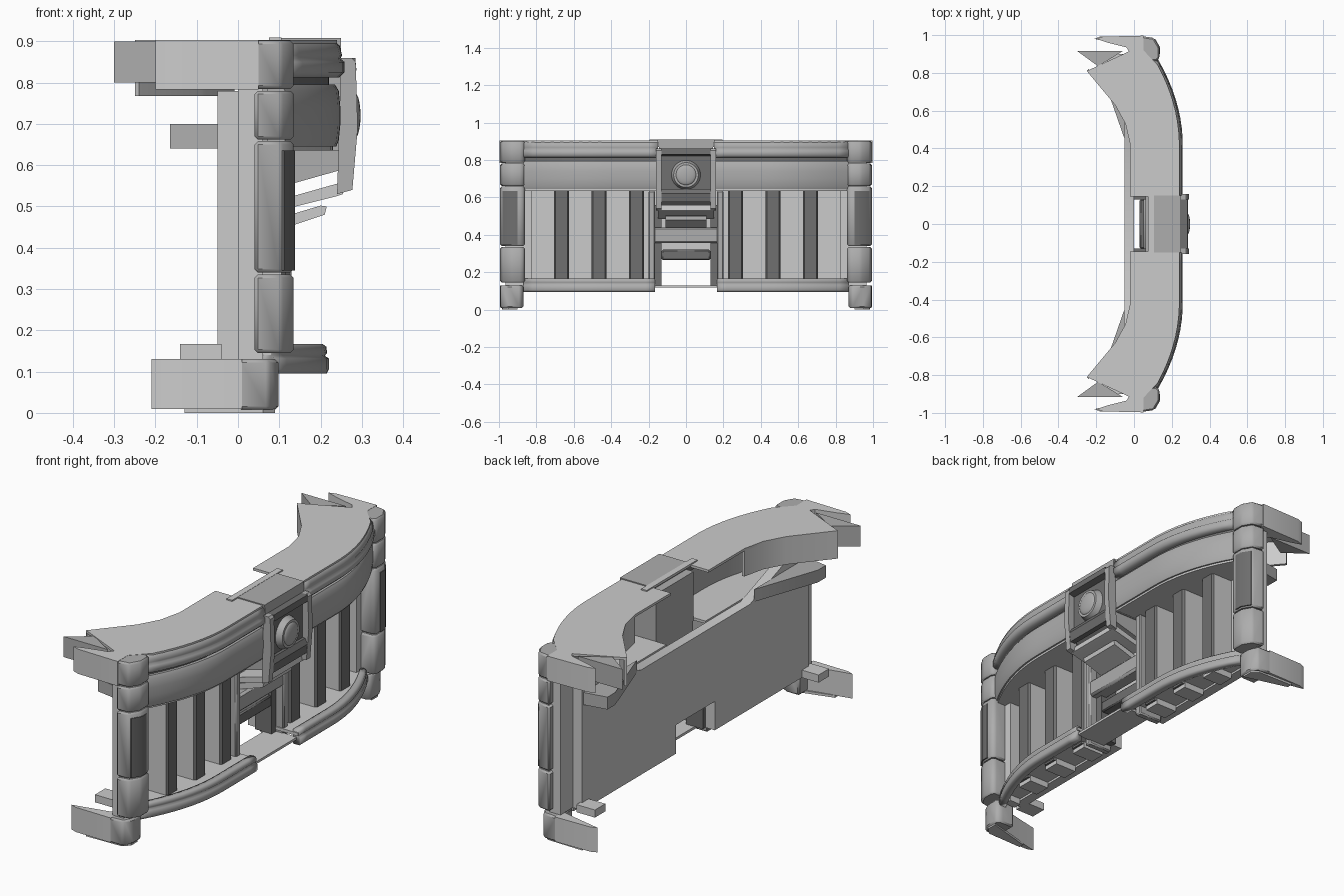
import bpy, bmesh, math
from mathutils import Matrix


def tint(name, v):
    m = bpy.data.materials.new(name)
    m.diffuse_color = (v, v, v, 1)
    return m


MID, DARK = tint("mid_grey", 0.42), tint("dark_grey", 0.16)


def finish(name, bm, mirror=False, bevel=0, mat=None, angle=35):
    bmesh.ops.recalc_face_normals(bm, faces=bm.faces)
    me = bpy.data.meshes.new(name)
    bm.to_mesh(me)
    bm.free()
    for p in me.polygons:
        p.use_smooth = True
    me.set_sharp_from_angle(angle=math.radians(angle))
    if mat:
        me.materials.append(mat)
    ob = bpy.data.objects.new(name, me)
    bpy.context.collection.objects.link(ob)
    if bevel:
        b = ob.modifiers.new("bevel", 'BEVEL')
        b.width = bevel
        b.segments = 1
    if mirror:
        m = ob.modifiers.new("mirror", 'MIRROR')
        m.use_axis = (False, True, False)
    return ob


def prism(name, pts, axis, lo, hi, mirror=False, bevel=0, mat=None, angle=35):
    # extrude a 2D outline along the given axis
    def co(p, t):
        return {'x': (t, p[0], p[1]), 'y': (p[0], t, p[1]), 'z': (p[0], p[1], t)}[axis]
    bm = bmesh.new()
    a = [bm.verts.new(co(p, lo)) for p in pts]
    b = [bm.verts.new(co(p, hi)) for p in pts]
    bm.faces.new(a)
    bm.faces.new(b[::-1])
    n = len(pts)
    for i in range(n):
        j = (i + 1) % n
        bm.faces.new((a[i], b[i], b[j], a[j]))
    return finish(name, bm, mirror, bevel, mat, angle)


def box(name, x0, x1, y0, y1, z0, z1, mirror=False, bevel=0, mat=None):
    return prism(name, [(x0, y0), (x1, y0), (x1, y1), (x0, y1)], 'z', z0, z1, mirror, bevel, mat)


def bow(y):
    # plan curve of the bowed front
    return 0.25 - 0.13 * max(0, (abs(y) - 0.42) / 0.45) ** 2


def sweep(name, section, y0=0.15, y1=0.87, n=14, mat=None, angle=35):
    # closed section (offset, z) carried along the bowed front
    bm = bmesh.new()
    rings = []
    for i in range(n + 1):
        y = y0 + (y1 - y0) * i / n
        rings.append([bm.verts.new((bow(y) + d, y, z)) for d, z in section])
    k = len(section)
    for r, s in zip(rings, rings[1:]):
        for i in range(k):
            j = (i + 1) % k
            bm.faces.new((r[i], r[j], s[j], s[i]))
    bm.faces.new(rings[0])
    bm.faces.new(rings[-1][::-1])
    return finish(name, bm, True, 0, mat, angle)


def bowed_plate(name, back, d, z0, z1, y0=0.15, y1=0.87, n=14):
    front = [(bow(y0 + (y1 - y0) * i / n) + d, y0 + (y1 - y0) * i / n) for i in range(n + 1)]
    return prism(name, back + front[::-1], 'z', z0, z1, True)


# back panel with bottom notch and rising top corners
prism("back_panel", [(-0.87, 0.13), (-0.15, 0.13), (-0.15, 0.27), (0.15, 0.27), (0.15, 0.13),
                     (0.87, 0.13), (0.87, 0.78), (0.8, 0.78), (0.42, 0.64), (-0.42, 0.64),
                     (-0.8, 0.78), (-0.87, 0.78)], 'x', -0.05, 0.0)

# vertical grille slats with dark front faces
for i, (y, x) in enumerate([(0.265, 0.125), (0.465, 0.125), (0.665, 0.115), (0.845, 0.07)]):
    w = 0.04 if i < 3 else 0.02
    box("grille_slat", 0, x - 0.01, y - w, y + w, 0.11, 0.635, True)
    if i < 3:
        prism("slat_front", [(x - 0.01, y - w), (x, y - w + 0.008), (x, y + w - 0.008),
                             (x - 0.01, y + w)], 'z', 0.13, 0.635, True, 0, DARK)

# bottom shelf and lip
bowed_plate("bottom_shelf", [(0, 0.16), (0, 0.87)], -0.04, 0.14, 0.155, 0.16)
sweep("bottom_lip", [(-0.07, 0.095), (-0.035, 0.095), (-0.03, 0.105), (-0.03, 0.132), (-0.04, 0.138),
                     (-0.034, 0.145), (-0.036, 0.16), (-0.045, 0.167), (-0.07, 0.165)], 0.165,
      mat=MID, angle=100)
box("centre_shelf", 0.045, 0.2, -0.17, 0.17, 0.118, 0.13)

# upper fascia: roof of the recess, smooth band, gap and chrome trim
bowed_plate("recess_roof", [(0, 0.15), (0, 0.87)], -0.02, 0.635, 0.648)
sweep("front_band", [(-0.05, 0.645), (-0.012, 0.645), (-0.006, 0.66), (-0.002, 0.7), (-0.002, 0.74),
                     (-0.006, 0.78), (-0.015, 0.795), (-0.05, 0.795)], mat=MID)
sweep("shadow_gap", [(-0.07, 0.79), (-0.03, 0.79), (-0.03, 0.83), (-0.07, 0.83)], mat=DARK)
sweep("top_trim", [(-0.06, 0.812), (-0.005, 0.812), (0.008, 0.825), (0.008, 0.85), (-0.002, 0.858),
                   (0.002, 0.866), (-0.004, 0.89), (-0.02, 0.902), (-0.06, 0.902)],
      mat=MID, angle=100)

# top cover sheet with rear skirt
inner = [(-0.02, 0.145), (-0.02, 0.42), (-0.045, 0.53), (-0.1, 0.63), (-0.25, 0.81), (0.03, 0.94)]
bowed_plate("top_cover", inner, -0.01, 0.891, 0.903, 0.145, 0.84)
prism("cover_skirt", [(-0.02, 0.42), (-0.045, 0.53), (-0.1, 0.63), (-0.25, 0.81), (-0.24, 0.82),
                      (-0.09, 0.64), (-0.033, 0.535), (-0.008, 0.42)], 'z', 0.767, 0.892, True)
prism("end_wedge", [(-0.3, 0.915), (-0.06, 0.915), (-0.19, 0.835)], 'z', 0.8, 0.9, True, 0, MID)
prism("side_bracket", [(-0.05, 0.45), (-0.165, 0.78), (-0.165, 0.84), (-0.05, 0.86)],
      'z', 0.64, 0.7, True, 0, MID)
box("lower_bracket", -0.14, -0.04, 0.82, 0.9, 0.13, 0.167, True)

# corner posts in stacked blocks
post = [(0.04, 0.862), (0.12, 0.862), (0.135, 0.88), (0.135, 0.935), (0.105, 0.985), (0.04, 0.995)]
for name, z0, z1 in [("post_low", 0.145, 0.335), ("post_mid", 0.34, 0.658),
                     ("post_upper", 0.662, 0.78), ("post_top", 0.785, 0.902)]:
    prism(name, post, 'z', z0, z1, True, 0.008, MID, 65)
box("post_core", 0.0, 0.06, 0.86, 0.965, 0.13, 0.89, True)
prism("post_inset", [(0.134, 0.9), (0.138, 0.9), (0.138, 0.936), (0.112, 0.98), (0.106, 0.98)],
      'z', 0.345, 0.635, True, 0, DARK)
# wrap-around returns at the top and the foot
wrap = [(-0.2, 0.98), (-0.165, 0.992), (0.05, 0.997), (0.05, 0.87), (0.0, 0.87), (-0.04, 0.935),
        (-0.14, 0.96)]
prism("top_return", wrap, 'z', 0.783, 0.903, True)
prism("foot_block", [(0.0, 0.87), (0.075, 0.87), (0.098, 0.885), (0.098, 0.945), (0.075, 0.99),
                     (0.0, 0.995)], 'z', 0.008, 0.13, True, 0.008, MID, 65)
prism("foot_return", [(-0.21, 0.98), (-0.18, 0.992), (0.01, 0.995), (0.01, 0.93), (-0.05, 0.945),
                      (-0.14, 0.965)], 'z', 0.01, 0.13, True)
prism("foot_base", [(-0.13, 0.96), (0.09, 0.9), (0.09, 0.95), (0.06, 0.98), (-0.13, 0.985)],
      'z', 0.0, 0.012, True)

# centre badge housing
box("badge_housing", 0.06, 0.25, -0.145, 0.145, 0.635, 0.875, mat=MID)
box("badge_backplate", 0.248, 0.256, -0.13, 0.13, 0.635, 0.83, mat=DARK)
box("badge_cap", 0.09, 0.25, -0.152, 0.152, 0.897, 0.908, mat=MID)
box("cap_wing", 0.075, 0.105, -0.195, 0.195, 0.897, 0.909)
box("cap_block", 0.1, 0.25, -0.15, 0.15, 0.87, 0.9, mat=MID)
prism("badge_rail", [(0.24, 0.53), (0.277, 0.54), (0.29, 0.69), (0.285, 0.85), (0.275, 0.86),
                     (0.25, 0.86)], 'y', 0.13, 0.16, True, 0, MID)
prism("badge_brow", [(0.25, 0.82), (0.287, 0.83), (0.284, 0.86), (0.25, 0.86)],
      'y', -0.13, 0.13, False, 0, DARK)
prism("badge_chin", [(0.25, 0.575), (0.277, 0.575), (0.284, 0.62), (0.27, 0.645), (0.25, 0.645)],
      'y', -0.13, 0.13, False, 0, DARK)
prism("housing_wedge", [(0.06, 0.635), (0.25, 0.64), (0.255, 0.59), (0.06, 0.535)],
      'y', -0.14, 0.14, False, 0, MID)
prism("lower_flap", [(0.08, 0.51), (0.25, 0.558), (0.255, 0.53), (0.24, 0.525), (0.08, 0.485)],
      'y', -0.15, 0.15)
prism("lower_tongue", [(0.06, 0.43), (0.21, 0.48), (0.215, 0.5), (0.2, 0.502), (0.06, 0.46)],
      'y', -0.11, 0.11)

# plain round badge with raised dome
bm = bmesh.new()
bmesh.ops.create_cone(bm, cap_ends=True, segments=32, radius1=0.078, radius2=0.066, depth=0.03,
                      matrix=Matrix.Translation((0.27, 0, 0.72)) @ Matrix.Rotation(math.pi / 2, 4, 'Y'))
finish("round_badge", bm, mat=MID)
bm = bmesh.new()
bmesh.ops.create_uvsphere(bm, u_segments=24, v_segments=10, radius=0.055,
                          matrix=Matrix.Translation((0.283, 0, 0.72)) @ Matrix.Diagonal((0.25, 1, 1, 1)))
finish("badge_dome", bm, mat=MID)

# centre lower frame: jambs, cross bar and sill pieces
box("centre_jamb", 0.0, 0.13, 0.165, 0.2, 0.1, 0.635, True, 0.006, MID)
box("inner_jamb", 0.0, 0.09, 0.13, 0.165, 0.13, 0.56, True, 0, DARK)
box("cross_bar", 0.05, 0.125, -0.2, 0.2, 0.355, 0.44, False, 0.01, MID)
box("notch_header", 0.03, 0.09, -0.13, 0.13, 0.265, 0.32, False, 0.006, DARK)
